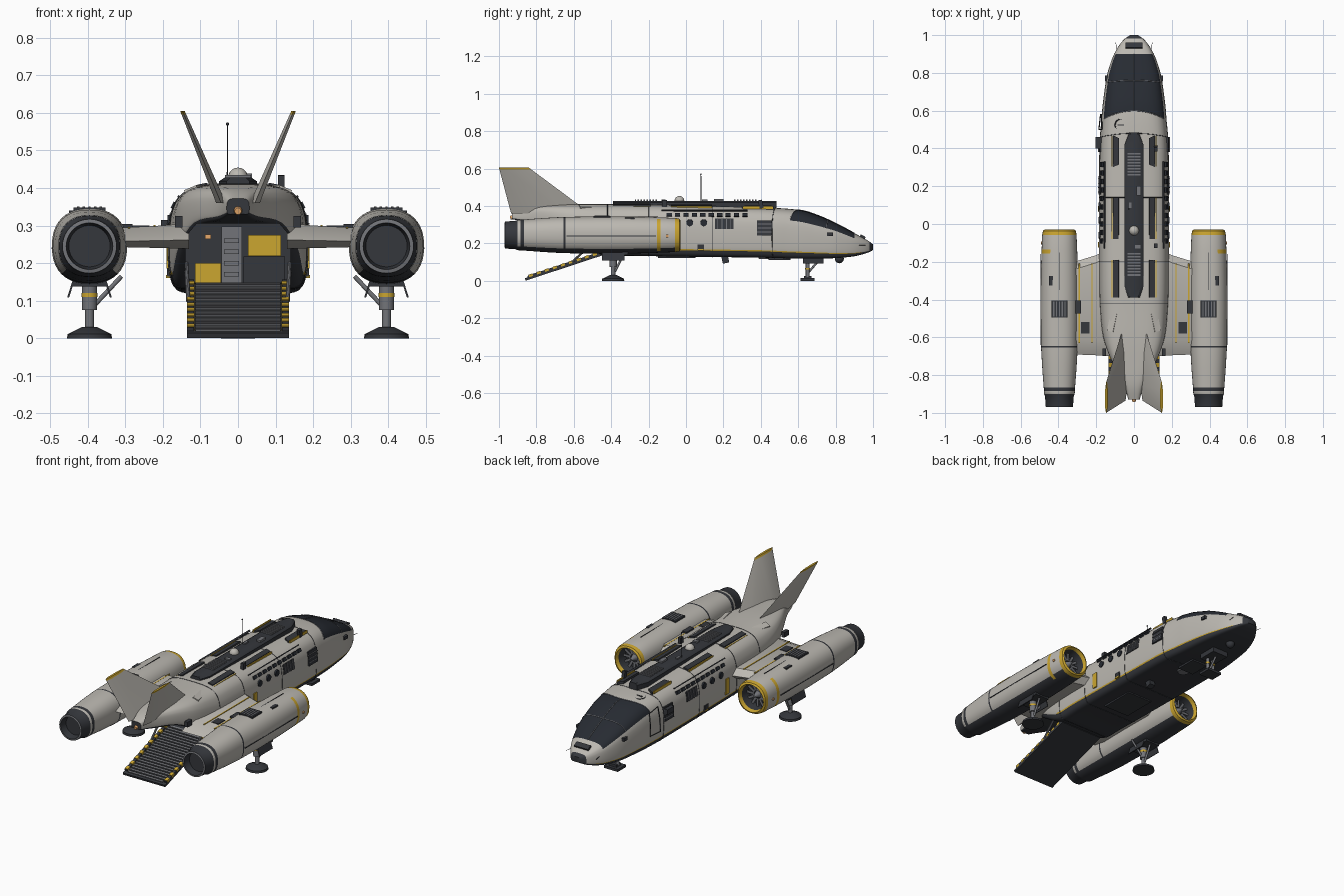
import bpy, bmesh, math
from mathutils import Vector, Matrix, Euler
from math import sin, cos, pi, radians

if "Cube" in bpy.data.objects:
    bpy.data.objects.remove(bpy.data.objects["Cube"])

def material(name, rgb):
    m = bpy.data.materials.new(name)
    m.diffuse_color = (*rgb, 1)
    m.use_nodes = True
    m.node_tree.nodes["Principled BSDF"].inputs["Base Color"].default_value = m.diffuse_color
    return m
PALE = material("pale_paint", (.50, .48, .44))
DARK = material("dark_plate", (.035, .038, .045))
YEL = material("yellow_paint", (.60, .38, .03))
GREY = material("mid_grey", (.17, .175, .19))
GLASS = material("glass", (.02, .024, .032))
AMBER = material("amber_light", (.8, .4, .15))

def finish(name, bm, mats, mirror=False):
    bmesh.ops.recalc_face_normals(bm, faces=bm.faces)
    me = bpy.data.meshes.new(name)
    bm.to_mesh(me)
    bm.free()
    for m in mats:
        me.materials.append(m)
    ob = bpy.data.objects.new(name, me)
    bpy.context.collection.objects.link(ob)
    if mirror:
        ob.modifiers.new("mirror", 'MIRROR')
    return ob

def loft(name, rings, mats, pick=lambda i, j: 0, mirror=False):
    bm = bmesh.new()
    vs = [[bm.verts.new(p) for p in r] for r in rings]
    n = len(rings[0])
    for i in range(len(rings) - 1):
        for j in range(n):
            k = (j + 1) % n
            bm.faces.new((vs[i][j], vs[i][k], vs[i+1][k], vs[i+1][j])).material_index = pick(i, j)
    bm.faces.new(vs[0]).material_index = pick(0, 0)
    bm.faces.new(vs[-1]).material_index = pick(len(rings) - 2, 0)
    return finish(name, bm, mats, mirror)

def boxes(name, mat, items, mirror=False):
    # items: (centre, size, optional rotation in degrees)
    bm = bmesh.new()
    for it in items:
        rot = Euler([radians(a) for a in it[2]]) if len(it) > 2 else Euler()
        bmesh.ops.create_cube(bm, size=1, matrix=Matrix.LocRotScale(Vector(it[0]), rot, Vector(it[1])))
    return finish(name, bm, [mat], mirror)

def rods(name, mat, items, mirror=False, seg=20):
    # items: (start, end, start radius, end radius)
    bm = bmesh.new()
    for a, b, r1, r2 in items:
        a, b = Vector(a), Vector(b)
        q = (b - a).to_track_quat('Z', 'Y')
        bmesh.ops.create_cone(bm, cap_ends=True, segments=seg, radius1=r1, radius2=r2, depth=(b - a).length,
                              matrix=Matrix.LocRotScale((a + b) / 2, q, None))
    return finish(name, bm, [mat], mirror)

def ball(name, mat, c, r):
    bm = bmesh.new()
    bmesh.ops.create_uvsphere(bm, u_segments=20, v_segments=12, radius=r, matrix=Matrix.Translation(c))
    return finish(name, bm, [mat])

def tube(name, mat, pts, r, cyclic=False):
    cu = bpy.data.curves.new(name, 'CURVE')
    cu.dimensions, cu.bevel_depth, cu.bevel_resolution = '3D', r, 0
    s = cu.splines.new('POLY')
    s.points.add(len(pts) - 1)
    for p, q in zip(s.points, pts):
        p.co = (*q, 1)
    s.use_cyclic_u = cyclic
    cu.materials.append(mat)
    bpy.context.collection.objects.link(bpy.data.objects.new(name, cu))

def spline(pts, n):
    out = []
    for i in range(len(pts) - 1):
        p = [Vector(pts[max(0, min(len(pts) - 1, i + k))]) for k in (-1, 0, 1, 2)]
        m1, m2 = (p[2] - p[0]) / 2, (p[3] - p[1]) / 2
        for s in range(n):
            t = s / n
            out.append(p[1]*(2*t**3 - 3*t*t + 1) + m1*(t**3 - 2*t*t + t) + p[2]*(3*t*t - 2*t**3) + m2*(t**3 - t*t))
    return out + [Vector(pts[-1])]

# hull: stations (y, half width, bottom, top) swept with one half section (x, height fraction)
ST = spline([(1, .02, .165, .195), (.97, .06, .15, .217), (.9, .105, .132, .255), (.8, .14, .122, .308),
             (.7, .16, .12, .352), (.6, .172, .12, .38), (.4, .183, .125, .393), (0, .185, .13, .403),
             (-.3, .185, .135, .41), (-.45, .18, .14, .41), (-.6, .162, .225, .41), (-.72, .12, .295, .405),
             (-.85, .055, .315, .395), (-.93, .03, .33, .372)], 4)
SEC = spline([(0, 0), (.5, 0), (.82, 0), (.93, .05), (.965, .12), (.98, .145), (1, .28), (1, .5),
              (.975, .68), (.93, .78), (.86, .87), (.7, .95), (.4, .995), (0, 1)], 2)
NS = len(SEC) - 1

def hull_ring(s, grow=0):
    y, w, b, t = s
    bump = .05 * max(0, 1 - abs(y - .6) / .2)
    half = [((w + grow) * p[0], y - bump * p[0]**2, b - grow + (t - b + 2 * grow) * p[1]) for p in SEC]
    return half + [(-x, yy, z) for x, yy, z in half[-2:0:-1]]

def station(y):
    for a, b in zip(ST, ST[1:]):
        if b[0] <= y <= a[0]:
            return a.lerp(b, (a[0] - y) / (a[0] - b[0]))

def hull_mat(i, j):
    j = j if j < NS else 2 * NS - 1 - j
    t, y = (SEC[j][1] + SEC[j+1][1]) / 2, (ST[i][0] + ST[i+1][0]) / 2
    if y > .985 or t < .12: return 1
    if t < .146 and -.45 < y < .94: return 2
    return 3 if t > .78 and .6 < y < .91 else 0
hull = loft("hull", [hull_ring(s) for s in ST], [PALE, DARK, YEL, GLASS], hull_mat)

# cargo bay cut through the sloping rear
bay = [(-.14, .147), (.14, .147), (.14, .27), (.11, .305), (-.11, .305), (-.14, .27)]
cut = loft("bay_cutter", [[(x, y, z) for x, z in bay] for y in (-.3, -1.1)], [DARK])
cut.hide_render = True
cut.hide_viewport = True
cut.display_type = 'WIRE'
mod = hull.modifiers.new("bay", 'BOOLEAN')
mod.operation, mod.object, mod.material_mode = 'DIFFERENCE', cut, 'TRANSFER'
boxes("bay_door", GREY, [((-.017, -.305, .222), (.055, .014, .15))] +
      [((-.017, -.313, .17 + .03 * i), (.04, .006, .012)) for i in range(4)])
boxes("yellow_crates", YEL, [((.07, -.34, .247), (.088, .07, .056)), ((-.08, -.36, .174), (.07, .08, .052))])
boxes("dark_crates", DARK, [((.07, -.345, .182), (.11, .08, .072))])
boxes("bay_lamp", AMBER, [((-.08, -.305, .27), (.016, .012, .012))])
rods("tail_lamp", AMBER, [((0, -.925, .34), (0, -.94, .338), .012, .009)])

# hull seams and canopy frame
for y in (.48, .14, -.2, -.42):
    tube("hull_seam", DARK, hull_ring(station(y)), .0018, True)
for y in (.6, .76):
    tube("canopy_frame", GREY, hull_ring(station(y))[18:-17], .0025)
tube("canopy_spine", GREY, [(0, s[0], s[3]) for s in ST if .6 <= s[0] <= .91], .0025)
boxes("nose_vent", DARK, [((0, .945, .236), (.09, .03, .012), (-28, 0, 0))])
rods("nose_probes", DARK, [((.09, .92, .19), (.097, .96, .19), .002, .001)], True, 6)

# dorsal spine with equipment
spine = [(-.39, .03), (-.33, .05), (.42, .05), (.485, .025)]
loft("dorsal_spine", [[(-w, y, .38), (-w, y, .418), (-.7*w, y, .428), (.7*w, y, .428), (w, y, .418), (w, y, .38)]
                      for y, w in spine], [DARK])
boxes("spine_grilles", GREY, [((0, c + .016 * i, .43), (.07, .008, .008)) for c in (.26, -.27) for i in range(8)])
boxes("spine_boxes", GREY, [((.025, .175, .432), (.025, .05, .012)), ((-.02, .1, .43), (.015, .03, .01)),
                            ((.02, -.12, .43), (.03, .02, .01))])
ball("sensor_dome", PALE, (0, -.035, .428), .026)
rods("antenna", DARK, [((-.028, .08, .42), (-.028, .08, .57), .002, .0015)], seg=8)
ball("antenna_tip", DARK, (-.028, .08, .57), .004)
boxes("roof_sensors", DARK, [((.115, .4, .41), (.018, .022, .045), (12, 0, 0)), ((.115, -.115, .415), (.018, .025, .035))])
loft("roof_slots", [[(.08, y + s * .02, z), (.08, y - s * .02, z), (.112, y - s * .02 - d, z - .008),
                     (.112, y + s * .02 + d, z - .008)] for z, y, s, d in ((.38, .385, 3.5, .015), (.403, .385, 3.5, .015))], [DARK], mirror=True)
boxes("roof_vents", DARK, [((.095, .03, .397), (.03, .22, .016), (0, 12, 0)),
                           ((.095, -.29, .403), (.03, .2, .016), (0, 12, 0))], True)
boxes("roof_stripes", YEL, [((.117, y, .393), (.005, l, .016)) for y, l in ((.385, .16), (.03, .22), (-.29, .2))], True)
tube("roof_hatch", DARK, [(-.07 + .03 * cos(a * pi / 12), .525 + .03 * sin(a * pi / 12), .381) for a in range(24)], .003, True)
boxes("hatch_handle", DARK, [((-.07, .525, .384), (.035, .006, .008))])

# hull side fittings
rods("portholes", GLASS, [((.165, y, .31), (.187, y, .31), .02, .018) for y in (.02, .095, -.06)], True)
boxes("upper_windows", GLASS, [((.169, -.09 + .045 * i, .352), (.014, .028, .018), (0, -28, 0)) for i in range(10)], True)
boxes("upper_rail", DARK, [((.156, .1, .376), (.01, .46, .006), (0, -40, 0))], True)
boxes("side_panels", DARK, [((.176, .205, .304), (.014, .1, .055), (0, -10, 0)), ((.18, .42, .282), (.014, .08, .08), (0, -6, 0)),
                            ((.183, .08, .18), (.012, .035, .03))], True)
boxes("side_panel_ribs", GREY, [((.18, .17 + .023 * i, .304), (.014, .004, .055), (0, -10, 0)) for i in range(4)] +
      [((.184, .42, .26 + .022 * i), (.012, .08, .004), (0, -6, 0)) for i in range(3)], True)
boxes("flank_marks", YEL, [((.184, -.11, .23), (.012, .03, .09)), ((.186, .08, .165), (.01, .03, .008))], True)
boxes("left_sensor", DARK, [((-.192, .43, .3), (.025, .06, .03))])
boxes("brow_lights", DARK, [((.143, .77, .25), (.022, .03, .018)), ((.158, -.68, .31), (.02, .04, .03))], True)
tube("door_outline", DARK, [(-.186, .5, .2), (-.184, .5, .27), (-.17, .5, .34), (-.172, .58, .33), (-.178, .58, .27), (-.177, .58, .2)], .003, True)

# wings
loft("wing", [[(x, f, zc), (x, f - .04, zc + h), (x, r + .08, zc + h), (x, r, zc - .01), (x, r + .08, zc - h), (x, f - .04, zc - h)]
              for x, f, r, zc, h in ((.13, -.13, -.70, .272, .034), (.2, -.165, -.695, .27, .03), (.33, -.205, -.69, .268, .025))],
     [PALE], mirror=True)
boxes("wing_stripes", YEL, [((.222, -.42, .3), (.006, .42, .004)), ((.29, -.42, .294), (.006, .42, .004))], True)
boxes("wing_panels", DARK, [((.258, -.55, .296), (.045, .06, .008)), ((.295, -.44, .296), (.03, .07, .016))], True)

# tail fins with painted tips
def fin_ring(t):
    x, z, th = .045 + .103 * t, .36 + .245 * t, .013 - .007 * t
    f, r = -.51 - .33 * t, -.935 - .065 * t
    return [(x, f, z), (x + th, f * .7 + r * .3, z), (x + th, f * .2 + r * .8, z), (x, r, z),
            (x - th, f * .2 + r * .8, z), (x - th, f * .7 + r * .3, z)]
loft("tail_fin", [fin_ring(t) for t in (0, .96, 1)], [PALE, YEL], lambda i, j: i, True)
boxes("fin_root_plates", PALE, [((.115, -.52, .395), (.035, .1, .012), (0, 22, 12))], True)

# engine nacelles
CX, CZ, NV = .395, .245, 40
NAC = [(-.11, .068, 1), (-.05, .072, 2), (-.03, .079, 2), (-.036, .087, 2), (-.058, .091, 0), (-.135, .094, 4), (-.155, .095, 0),
       (-.3, .099, 0), (-.45, .1, 0), (-.645, .097, 1), (-.655, .097, 0), (-.76, .091, 0), (-.865, .083, 1), (-.885, .082, 0),
       (-.9, .081, 1), (-.912, .076, 1), (-.968, .072, 3), (-.97, .062, 1), (-.93, .055, 1), (-.93, .03, 1)]
def nac_ring(y, r):
    k = 2 / (2 if r < .08 else 2.35)
    angles = [2 * pi * j / NV for j in range(NV)]
    return [(CX + r * math.copysign(abs(cos(a))**k, cos(a)), y, CZ + r * math.copysign(abs(sin(a))**k, sin(a))) for a in angles]
def nac_mat(i, j):
    m, a = NAC[i][2], 2 * pi * (j + .5) / NV
    if m == 4: m = 2 if cos(a) > .45 else 0
    return 1 if m == 0 and sin(a) < -.7 else m
loft("engine_nacelle", [nac_ring(y, r) for y, r, m in NAC], [PALE, DARK, YEL, GREY], nac_mat, True)
rods("fan_hub", GREY, [((CX, -.11, CZ), (CX, -.06, CZ), .025, .006)], True)
boxes("fan_blades", GREY, [((CX + .045 * sin(a * pi / 6), -.092, CZ + .045 * cos(a * pi / 6)), (.014, .004, .046), (0, a * 30, 0))
                           for a in range(12)], True)
boxes("nacelle_panels", DARK, [((CX, -.45, .343), (.085, .09, .01)), ((.44, -.3, .335), (.02, .05, .01))], True)
boxes("nacelle_grille", GREY, [((CX - .03 + .015 * i, -.45, .347), (.006, .08, .006)) for i in range(5)], True)
boxes("nacelle_seam", DARK, [((.494, -.4, .24), (.004, .48, .004)), ((CX, -.25, .343), (.003, .2, .003))], True)
rods("nacelle_light", AMBER, [((.485, -.1, .24), (.493, -.1, .24), .008, .007)], True)

# main landing gear
GY = -.39
rods("main_gear_foot", DARK, [((CX, GY, 0), (CX, GY, .012), .06, .058), ((CX, GY, .012), (CX, GY, .03), .056, .02)], True, 24)
rods("main_gear_strut", GREY, [((CX, GY, .025), (CX, GY, .08), .012, .012), ((CX, GY, .075), (CX, GY, .16), .02, .02),
                               ((CX - .015, GY, .09), (CX - .085, GY, .165), .006, .006),
                               ((CX, GY + .01, .05), (CX, GY + .06, .15), .006, .006)], True)
rods("main_gear_collar", YEL, [((CX, GY, .11), (CX, GY, .12), .0215, .0215)], True)
boxes("main_gear_bay", DARK, [((CX, GY + .01, .148), (.09, .14, .02)), ((.445, GY, .13), (.005, .12, .045), (0, -18, 0)),
                              ((.345, GY, .13), (.005, .12, .045), (0, 18, 0))], True)

# nose landing gear
boxes("nose_gear_foot", DARK, [((0, .65, .007), (.09, .075, .014)), ((0, .65, .02), (.05, .04, .014))])
rods("nose_gear_strut", GREY, [((x, .65, .02), (x, .65, .12), .01, .01) for x in (-.018, .018)] + [((0, .65, .04), (0, .71, .11), .006, .006)])
rods("nose_gear_collar", YEL, [((x, .65, .06), (x, .65, .07), .0125, .0125) for x in (-.018, .018)])
boxes("nose_gear_bay", DARK, [((0, .68, .112), (.1, .11, .04))])

# belly fittings
ball("chin_turret", DARK, (0, .82, .118), .024)
rods("belly_lens", GREY, [((0, .42, .128), (0, .42, .117), .035, .03)])
boxes("belly_boxes", DARK, [((.06, .21, .115), (.035, .035, .04), (12, 0, 0)), ((0, .5, .12), (.1, .12, .015)), ((0, -.05, .128), (.16, .2, .012))])

# loading ramp
SL = math.atan2(.135, .41)
def on_ramp(x, s, h):
    return (x, -.655 + s * cos(SL) - h * sin(SL), .0745 + s * sin(SL) + h * cos(SL))
tilt = (math.degrees(SL), 0, 0)
boxes("ramp", DARK, [(on_ramp(0, 0, 0), (.27, .43, .013), tilt)] +
      [(on_ramp(x, .01, .01), (.018, .41, .012), tilt) for x in (-.126, .126)])
boxes("ramp_treads", GREY, [(on_ramp(0, -.195 + .0195 * i, .008), (.225, .011, .008), tilt) for i in range(21)])
boxes("ramp_hazard_marks", YEL, [(on_ramp(.126, -.18 + .045 * i, .012), (.0195, .022, .0135), tilt) for i in range(9)], True)
rods("ramp_pistons", GREY, [(on_ramp(.132, .05, .01), (.138, -.5, .2), .006, .006)], True, 10)

# smooth shading with sharp edges kept
bpy.ops.object.select_all(action='DESELECT')
for ob in bpy.data.objects:
    if ob.type == 'MESH' and ob != cut:
        ob.select_set(True)
bpy.context.view_layer.objects.active = hull
bpy.ops.object.shade_smooth_by_angle(angle=radians(35))
